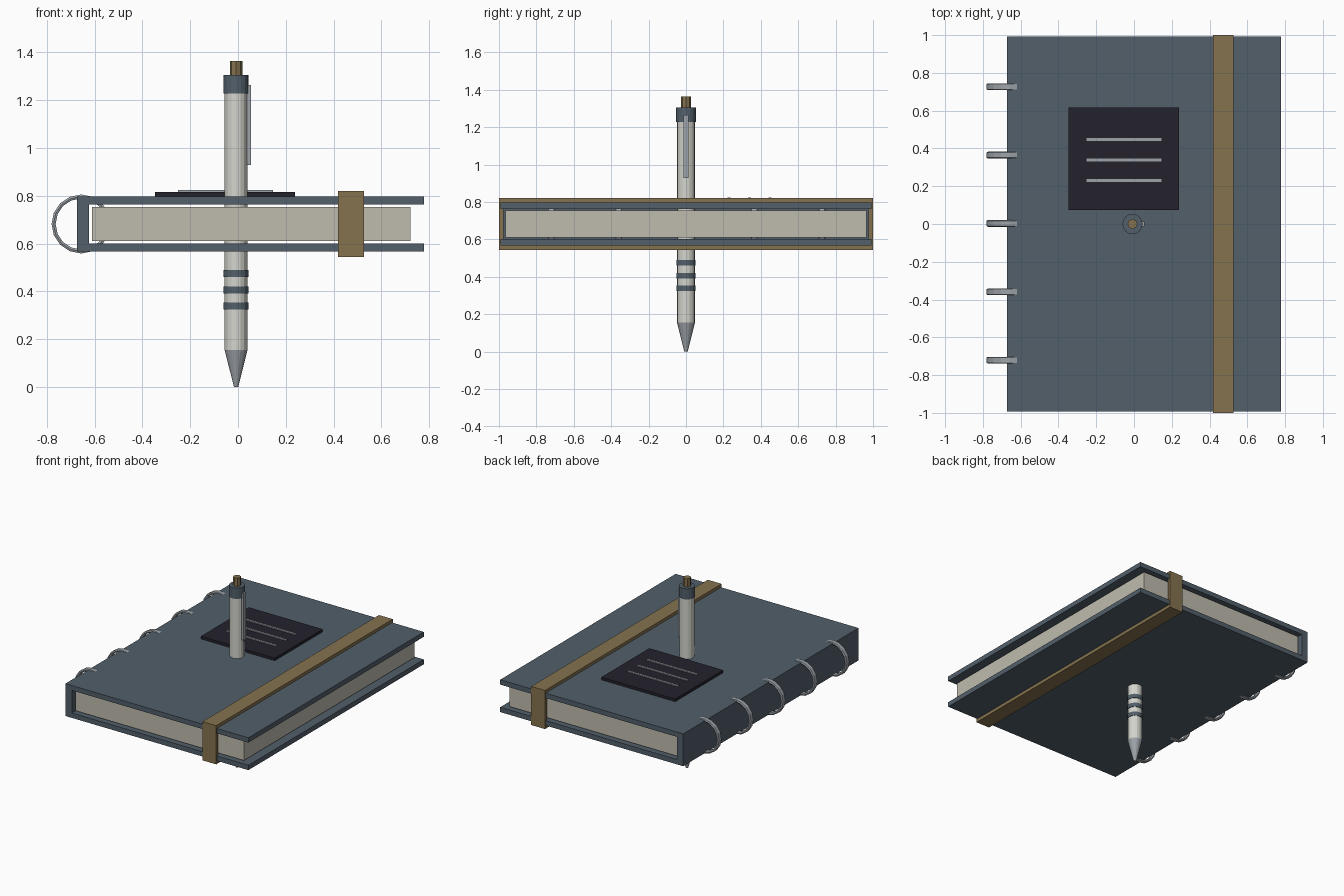
import bpy
import math

cube = bpy.data.objects.get("Cube")
if cube:
    bpy.data.objects.remove(cube, do_unlink=True)


def material(name, r, g, b):
    m = bpy.data.materials.new(name)
    m.use_nodes = True
    m.diffuse_color = (r, g, b, 1)
    m.node_tree.nodes["Principled BSDF"].inputs["Base Color"].default_value = (r, g, b, 1)
    return m


slate = material("slate blue", 0.085, 0.115, 0.145)
tan = material("tan elastic", 0.235, 0.17, 0.078)
paper = material("paper", 0.52, 0.50, 0.42)
ivory = material("ivory barrel", 0.66, 0.66, 0.61)
metal = material("steel", 0.34, 0.37, 0.40)
dark = material("dark label", 0.017, 0.015, 0.024)


def mesh_object(name, verts, faces, mat):
    me = bpy.data.meshes.new(name)
    me.from_pydata(verts, [], faces)
    me.materials.append(mat)
    ob = bpy.data.objects.new(name, me)
    bpy.context.collection.objects.link(ob)
    return ob


def box(name, x, y, z, mat):
    """Box from (min, max) pairs."""
    verts = [(a, b, c) for a in x for b in y for c in z]
    faces = [(0, 1, 3, 2), (4, 6, 7, 5), (0, 4, 5, 1),
             (2, 3, 7, 6), (0, 2, 6, 4), (1, 5, 7, 3)]
    return mesh_object(name, verts, faces, mat)


PEN_X = -0.008


def turned(name, z0, z1, r0, r1, mat, sides=16):
    """Round pen part between two heights."""
    bpy.ops.mesh.primitive_cone_add(vertices=sides, radius1=r0, radius2=r1,
                                    depth=z1 - z0, location=(PEN_X, 0, (z0 + z1) / 2))
    ob = bpy.context.object
    ob.name = name
    ob.data.materials.append(mat)
    return ob


def binder_ring(name, y, steps=16):
    """Flat ring swept around an axis along y."""
    section = [(0.0085, -0.014), (0.0085, 0.014), (0, 0.018),
               (-0.0085, 0.014), (-0.0085, -0.014), (0, -0.018)]
    n = len(section)
    verts, faces = [], []
    for i in range(steps):
        a = math.tau * i / steps
        for dr, dy in section:
            r = 0.115 + dr
            verts.append((-0.657 + r * math.cos(a), y + dy, 0.682 + r * math.sin(a)))
        for j in range(n):
            k, m = (i + 1) % steps, (j + 1) % n
            faces.append((i * n + j, i * n + m, k * n + m, k * n + j))
    return mesh_object(name, verts, faces, metal)


# Notebook covers, spine and pages
W = (-0.673, 0.778)
D = (-0.993, 0.993)
box("bottom_cover", W, D, (0.566, 0.601), slate)
box("top_cover", W, D, (0.763, 0.798), slate)
box("spine", (W[0], -0.623), D, (0.601, 0.763), slate)
box("pages", (-0.612, 0.723), (-0.966, 0.966), (0.61, 0.754), paper)

# Elastic band wrapped around the notebook
B = (0.418, 0.527)
box("band_top", B, (-1, 1), (0.798, 0.82), tan)
box("band_bottom", B, (-1, 1), (0.543, 0.566), tan)
for side, y in (("front", (-1, -0.977)), ("back", (0.977, 1))):
    box("band_" + side, B, y, (0.566, 0.798), tan)

# Cover label with ruled lines
box("label", (-0.347, 0.239), (0.074, 0.618), (0.798, 0.817), dark)
for i in range(3):
    y = 0.231 + 0.1085 * i
    box(f"label_line_{i + 1}", (-0.252, 0.146), (y - 0.008, y + 0.008), (0.816, 0.824), metal)

# Binder rings along the spine
for i in range(5):
    binder_ring(f"binder_ring_{i + 1}", 0.003 + 0.362 * (i - 2))

# Pen standing through the notebook
turned("pen_tip", 0, 0.155, 0.009, 0.048, metal)
turned("pen_barrel", 0.155, 1.228, 0.048, 0.048, ivory)
turned("pen_collar", 1.228, 1.305, 0.053, 0.053, slate)
turned("pen_button", 1.305, 1.364, 0.026, 0.026, tan, 8)
for i in range(3):
    z = 0.338 + 0.068 * i
    turned(f"grip_ring_{i + 1}", z - 0.0145, z + 0.0145, 0.052, 0.052, slate)
box("pen_clip", (0.036, 0.055), (-0.014, 0.014), (0.928, 1.264), metal)
